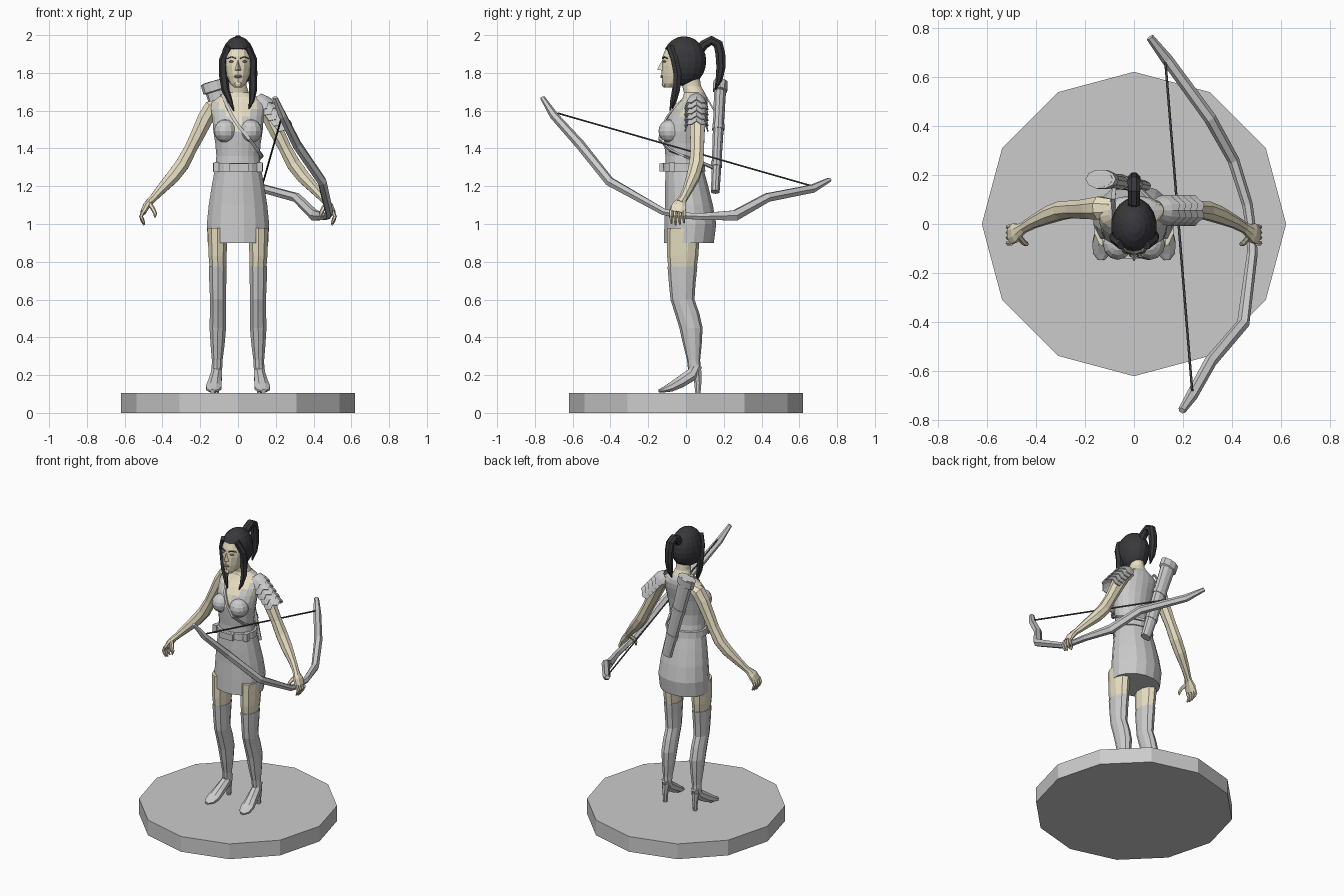
import bpy, bmesh
from math import sin, cos, pi, radians
from mathutils import Vector as V


def material(name, rgb):
    m = bpy.data.materials.new(name)
    m.diffuse_color = (*rgb, 1)
    return m


SKIN = material("skin", (0.80, 0.73, 0.54))
HAIR = material("hair", (0.04, 0.04, 0.045))
CORD = material("cord", (0.10, 0.10, 0.11))
CLOTH = material("cloth", (0.8, 0.8, 0.8))
LIP = material("lip", (0.45, 0.36, 0.30))


def finish(name, bm, mat=None):
    bmesh.ops.recalc_face_normals(bm, faces=bm.faces)
    me = bpy.data.meshes.new(name)
    bm.to_mesh(me)
    bm.free()
    if mat:
        me.materials.append(mat)
    ob = bpy.data.objects.new(name, me)
    bpy.context.collection.objects.link(ob)
    return ob


def bridge(name, rings, mat=None, cap=True, closed=True):
    """Skin a list of point rings with quads."""
    bm = bmesh.new()
    vs = [[bm.verts.new(p) for p in r] for r in rings]
    n = len(vs[0])
    for a, b in zip(vs, vs[1:]):
        for i in range(n if closed else n - 1):
            j = (i + 1) % n
            bm.faces.new((a[i], a[j], b[j], b[i]))
    if cap:
        bm.faces.new(vs[0])
        bm.faces.new(vs[-1])
    return finish(name, bm, mat)


def loft(name, rows, n=16, mat=None, x=0):
    """Stack horizontal ovals: rows are (z, half width, front y, back y[, x])."""
    rings = []
    for z, rx, y0, y1, *cx in rows:
        c = cx[0] if cx else x
        rings.append([V((c + rx * cos(2 * pi * (i + .5) / n),
                         (y0 + y1) / 2 + (y1 - y0) / 2 * sin(2 * pi * (i + .5) / n), z)) for i in range(n)])
    return bridge(name, rings, mat)


def tube(name, pts, n=8, mat=None, ref=(0, 1, 0)):
    """Sweep an oval along points (x, y, z, radius along ref, other radius)."""
    P = [V(p[:3]) for p in pts]
    rings = []
    for k, p in enumerate(pts):
        t = (P[min(k + 1, len(P) - 1)] - P[max(k - 1, 0)]).normalized()
        w = t.cross(V(ref)).normalized()
        u = w.cross(t)
        ra, rb = p[3], p[-1]
        rings.append([P[k] + u * ra * cos(2 * pi * (i + .5) / n) + w * rb * sin(2 * pi * (i + .5) / n)
                      for i in range(n)])
    return bridge(name, rings, mat)


def box(name, c, s, mat=None):
    bm = bmesh.new()
    bmesh.ops.create_cube(bm, size=1)
    for v in bm.verts:
        v.co = V([c[i] + v.co[i] * s[i] for i in range(3)])
    return finish(name, bm, mat)


def ball(c, r, seg=12, rings=8):
    bm = bmesh.new()
    bmesh.ops.create_uvsphere(bm, u_segments=seg, v_segments=rings, radius=1)
    for v in bm.verts:
        v.co = V([c[i] + v.co[i] * r[i] for i in range(3)])
    return bm


def mirror(ob):
    ob.modifiers.new("mirror", 'MIRROR').use_mirror_merge = False
    return ob


# Twelve-sided base
bm = bmesh.new()
bmesh.ops.create_cone(bm, cap_ends=True, segments=12, radius1=.62, radius2=.62, depth=.105)
for v in bm.verts:
    v.co = V((*(v.co.xy.length * c for c in v.co.xy.normalized()), v.co.z + .0525))
finish("base", bm)

# Legs, thigh boots, feet and heels
mirror(loft("thigh", [(.76, .046, -.093, .055, .106), (.83, .050, -.10, .065, .108),
                      (.98, .056, -.10, .075, .108)], 10, SKIN))
mirror(loft("boot_shaft", [(.22, .029, .012, .078, .112), (.28, .030, .005, .075, .110), (.36, .039, -.015, .083, .108),
                           (.45, .046, -.035, .088, .107), (.53, .045, -.06, .07, .106), (.60, .044, -.082, .045, .106),
                           (.68, .047, -.09, .05, .107), (.775, .050, -.098, .06, .107)], 10))
mirror(tube("boot_foot", [(.112, .06, .255, .027, .03), (.114, .035, .205, .032, .037), (.122, -.03, .163, .038, .033),
                          (.128, -.08, .136, .045, .026), (.133, -.12, .122, .037, .015), (.135, -.145, .116, .014, .008)],
            8, None, (1, 0, 0)))
mirror(loft("boot_heel", [(.105, .014, .048, .078, .113), (.16, .017, .042, .083, .113), (.225, .028, .02, .085, .113)], 8))

# Skirt and belt
loft("skirt", [(.90, .163, -.12, .15), (1.0, .168, -.117, .163), (1.1, .158, -.113, .145),
               (1.2, .142, -.113, .12), (1.29, .125, -.11, .095)])
loft("belt", [(1.277, .132, -.122, .10), (1.279, .136, -.128, .105), (1.322, .134, -.126, .10), (1.324, .126, -.118, .095)])
box("belt_buckle", (.005, -.13, 1.30), (.10, .02, .042))
for s in (-1, 1):
    box("belt_stud", (.115 * s, -.075, 1.30), (.03, .03, .052))

# Torso: cloth dress with a skin V neck, shoulders and neck
torso = loft("torso", [(1.28, .124, -.112, .092), (1.36, .116, -.11, .078), (1.43, .122, -.117, .078),
                       (1.49, .132, -.122, .088), (1.53, .135, -.112, .095), (1.57, .138, -.093, .105),
                       (1.61, .145, -.065, .113), (1.645, .14, -.035, .116), (1.672, .105, -.016, .112),
                       (1.695, .058, -.012, .10), (1.73, .046, -.02, .08), (1.80, .045, -.03, .07)], 20, CLOTH)
torso.data.materials.append(SKIN)
for f in torso.data.polygons:
    c = f.center
    v_neck = c.y < .03 and abs(c.x) < (c.z - 1.49) * .62
    f.material_index = int(v_neck or c.z > 1.685 or (abs(c.x) > .115 and c.z > 1.58))
mirror(finish("bust", ball((.066, -.082, 1.492), (.061, .064, .062)), CLOTH))

# Arms and hands
mirror(tube("arm", [(.09, .065, 1.635, .04, .03), (.14, .065, 1.615, .05, .045), (.172, .062, 1.56, .046, .045),
                    (.205, .06, 1.49, .042, .041), (.25, .06, 1.40, .038, .036), (.295, .055, 1.315, .040, .040),
                    (.345, .038, 1.25, .037, .038), (.41, .008, 1.18, .027, .028), (.45, -.015, 1.135, .023, .021),
                    (.475, -.032, 1.11, .03, .02)], 8, SKIN))
mirror(tube("palm", [(.46, -.022, 1.125, .026, .018), (.485, -.036, 1.095, .042, .02), (.503, -.045, 1.06, .042, .016)], 8, SKIN))
for i in range(4):
    y = -.078 + i * .022
    d = .008 * abs(i - 1.3)
    mirror(tube("finger", [(.50, y, 1.07, .011), (.513, y, 1.04, .010), (.507, y, 1.015 + d, .009),
                           (.497, y + .002, .992 + d, .005)], 6, SKIN))
mirror(tube("thumb", [(.47, -.05, 1.11, .013), (.45, -.075, 1.08, .012), (.438, -.082, 1.055, .010),
                      (.44, -.085, 1.035, .005)], 6, SKIN))

# Head and face
loft("head", [(1.722, .02, -.115, -.07), (1.745, .043, -.125, -.01), (1.785, .062, -.13, .05), (1.84, .075, -.128, .075),
              (1.89, .077, -.123, .08), (1.94, .066, -.103, .075), (1.975, .03, -.05, .04)], 14, SKIN)
bm = bmesh.new()
a, b, c, d = [bm.verts.new(p) for p in ((0, -.122, 1.875), (-.018, -.122, 1.812), (.018, -.122, 1.812), (0, -.153, 1.818))]
for f in ((a, b, d), (a, d, c), (b, c, d), (a, c, b)):
    bm.faces.new(f)
finish("nose", bm, SKIN)
mirror(tube("brow", [(.012, -.124, 1.876, .004), (.035, -.118, 1.885, .004), (.058, -.098, 1.876, .003)], 4, HAIR, (0, 0, 1)))
mirror(finish("eye", ball((.032, -.113, 1.86), (.016, .009, .006), 8, 4), LIP))
finish("lips", ball((0, -.128, 1.781), (.022, .008, .009), 8, 4), LIP)
finish("chin", ball((0, -.113, 1.74), (.022, .016, .018), 8, 6), SKIN)

# Hair cap, ponytail and front locks
bm = ball((0, -.01, 1.862), (.093, .117, .132), 18, 12)
bmesh.ops.delete(bm, context='FACES', geom=[f for f in bm.faces if f.calc_center_median().y < -.05
                                            and f.calc_center_median().z < 1.94 - abs(f.calc_center_median().x) * .3])
finish("hair_cap", bm, HAIR).modifiers.new("thick", 'SOLIDIFY').thickness = .012
tube("ponytail", [(0, .06, 1.90, .025), (0, .095, 1.95, .027), (0, .135, 1.972, .027), (0, .17, 1.952, .028),
                  (0, .182, 1.90, .028), (0, .185, 1.83, .026), (0, .175, 1.765, .02), (0, .155, 1.71, .004)],
     8, HAIR, (1, 0, 0))
tube("hair_lock", [(-.05, -.085, 1.94, .02), (-.078, -.06, 1.87, .022), (-.077, -.048, 1.79, .024), (-.066, -.055, 1.71, .021),
                   (-.042, -.072, 1.65, .014), (-.022, -.085, 1.60, .003)], 6, HAIR)
tube("hair_lock", [(.05, -.085, 1.94, .02), (.08, -.06, 1.87, .022), (.078, -.045, 1.79, .024), (.080, -.05, 1.71, .021),
                   (.072, -.062, 1.65, .014), (.058, -.072, 1.61, .003)], 6, HAIR)

# Overlapping shoulder plates on one side
axis, out, side = V((.65, 0, -.76)), V((.76, 0, .65)), V((0, 1, 0))
for k in range(5):
    c = V((.085, .055, 1.66)) + axis * .038 * k
    rings = []
    for drop, r in ((0, .048), (.035, .065), (.062, .074)):
        ring = []
        for i in range(9):
            a = radians(-100 + 25 * i)
            dip = .018 * (i % 2) * (drop > .05)
            ring.append(c + axis * (drop + dip) + (out * cos(a) + side * sin(a) * .88) * r)
        rings.append(ring)
    bridge("shoulder_plate", rings, cap=False, closed=False).modifiers.new("thick", 'SOLIDIFY').thickness = .006

# Quiver with rim and hollow mouth, plus chest strap
tube("quiver", [(.035, .155, 1.17, .024, .036), (-.12, .18, 1.70, .033, .052), (-.122, .18, 1.705, .040, .064),
                (-.136, .183, 1.752, .040, .064), (-.137, .183, 1.755, .031, .052), (-.11, .178, 1.66, .026, .045)], 10)
for t in (.25, .62):
    p, q = [V((.035, .155, 1.17)).lerp(V((-.12, .18, 1.70)), t + e) for e in (0, .05)]
    tube("quiver_band", [(*p, .027 + .01 * t, .040 + .017 * t), (*q, .028 + .01 * t, .041 + .017 * t)], 10)
tube("strap", [(-.08, .15, 1.60, .006, .012), (-.085, .10, 1.685, .006, .012), (-.082, .02, 1.685, .006, .012),
               (-.06, -.05, 1.63, .006, .012), (-.03, -.098, 1.57, .006, .012), (.01, -.13, 1.51, .006, .012),
               (.06, -.142, 1.45, .006, .012), (.105, -.085, 1.39, .006, .012), (.126, -.01, 1.36, .008, .012),
               (.10, .07, 1.33, .006, .012), (.03, .14, 1.30, .006, .012)], 4)

# Bow and string
tube("bow", [(.195, -.76, 1.67, .012, .016), (.235, -.70, 1.575, .022, .024), (.312, -.56, 1.42, .026, .026),
             (.445, -.405, 1.225, .026, .026), (.482, -.12, 1.065, .020, .022), (.478, -.03, 1.045, .019, .02),
             (.462, .08, 1.04, .020, .022), (.405, .26, 1.045, .032, .024), (.31, .43, 1.14, .026, .026),
             (.135, .67, 1.187, .024, .024), (.065, .76, 1.235, .012, .016)], 6, None, (0, 0, 1))
tube("bow_string", [(.237, -.68, 1.587, .005), (.128, .66, 1.203, .005)], 6, CORD, (0, 0, 1))
